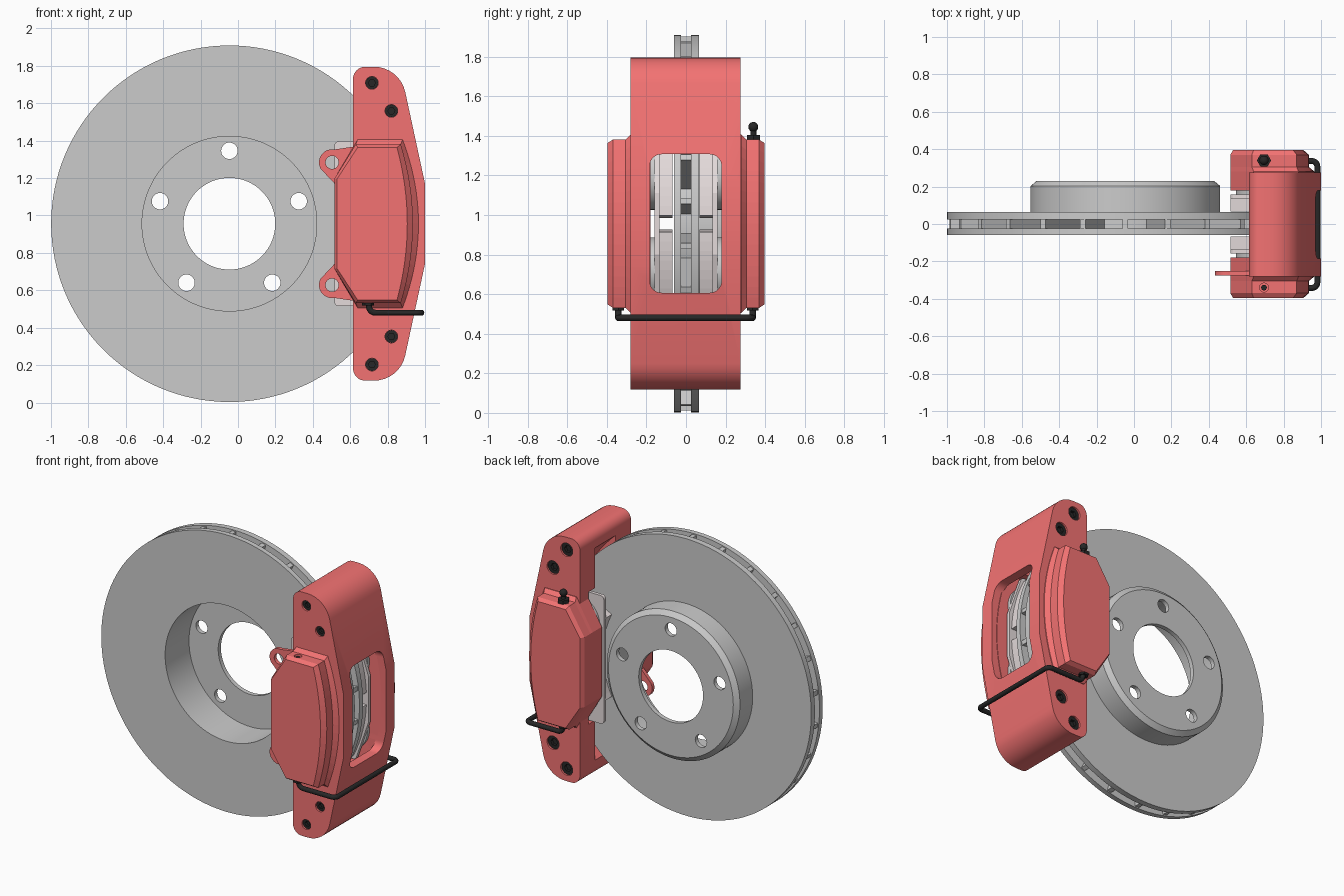
import bpy, bmesh
from math import pi, sin, cos, tan, radians
from mathutils import Vector, Matrix

if "Cube" in bpy.data.objects:
    bpy.data.objects.remove(bpy.data.objects["Cube"])

CX, CZ = -0.046, 0.956  # disc axis


def material(name, rgb):
    m = bpy.data.materials.new(name)
    m.diffuse_color = (*rgb, 1)
    m.use_nodes = True
    m.node_tree.nodes["Principled BSDF"].inputs["Base Color"].default_value = m.diffuse_color
    return m


RED = material("red_paint", (0.9, 0.17, 0.17))
BLACK = material("black_metal", (0.02, 0.02, 0.02))
PAD = material("pad_material", (0.78, 0.71, 0.71))


def finish(name, bm, mat=None):
    bmesh.ops.recalc_face_normals(bm, faces=bm.faces)
    me = bpy.data.meshes.new(name)
    bm.to_mesh(me)
    bm.free()
    ob = bpy.data.objects.new(name, me)
    bpy.context.collection.objects.link(ob)
    if mat:
        me.materials.append(mat)
    return ob


def activate(ob):
    bpy.ops.object.select_all(action='DESELECT')
    ob.select_set(True)
    bpy.context.view_layer.objects.active = ob


def smooth(ob):
    activate(ob)
    bpy.ops.object.shade_smooth_by_angle(angle=radians(28))


def loft(name, rings, mat=None):
    """Capped skin through rings of equal point count."""
    bm = bmesh.new()
    vs = [[bm.verts.new(p) for p in r] for r in rings]
    n = len(vs[0])
    for a, b in zip(vs, vs[1:]):
        for i in range(n):
            j = (i + 1) % n
            bm.faces.new((a[i], a[j], b[j], b[i]))
    bm.faces.new(vs[0])
    bm.faces.new(vs[-1])
    return finish(name, bm, mat)


def plate(name, outline, y0, y1, mat=None):
    return loft(name, [[(p[0], y, p[1]) for p in outline] for y in (y0, y1)], mat)


def cyl(name, p0, p1, r, mat=None, n=32):
    p0, p1 = Vector(p0), Vector(p1)
    q = Vector((0, 0, 1)).rotation_difference(p1 - p0)
    ring = [q @ Vector((r * cos(2 * pi * i / n), r * sin(2 * pi * i / n), 0)) for i in range(n)]
    return loft(name, [[v + p for v in ring] for p in (p0, p1)], mat)


def fillet(pts, closed=True, steps=8):
    """Round corners; each entry is (point, radius)."""
    out, n = [], len(pts)
    for i, (p, r) in enumerate(pts):
        p = Vector(p).to_3d()
        if r == 0 or (not closed and i in (0, n - 1)):
            out.append(p)
            continue
        a = (Vector(pts[i - 1][0]).to_3d() - p).normalized()
        b = (Vector(pts[(i + 1) % n][0]).to_3d() - p).normalized()
        half = a.angle(b) / 2
        c = p + (a + b).normalized() * r / sin(half)
        s, e = p + a * r / tan(half) - c, p + b * r / tan(half) - c
        for k in range(steps + 1):
            out.append(c + Vector(s.normalized().slerp(e.normalized(), k / steps)) * r)
    return out


def cut(ob, *cutters):
    for c in cutters:
        m = ob.modifiers.new("cut", 'BOOLEAN')
        m.operation, m.solver, m.object = 'DIFFERENCE', 'EXACT', c
        activate(ob)
        bpy.ops.object.modifier_apply(modifier=m.name)
        bpy.data.objects.remove(c)


def mirror_z(half):
    return half + [((x, 2 * CZ - z), r) for (x, z), r in reversed(half)]


# Brake disc with hat, turned around the y axis
prof = [(.467, -.06), (.953, -.06), (.953, -.025), (.53, -.025), (.53, .025), (.953, .025), (.953, .065),
        (.507, .065), (.507, .203), (.475, .23), (.245, .23), (.245, .2), (.467, .2)]
bm = bmesh.new()
N = 128
grid = [[bm.verts.new((CX + r * cos(2 * pi * i / N), y, CZ + r * sin(2 * pi * i / N))) for r, y in prof]
        for i in range(N)]
for i in range(N):
    a, b = grid[i], grid[(i + 1) % N]
    for j in range(len(prof)):
        k = (j + 1) % len(prof)
        bm.faces.new((a[j], a[k], b[k], b[j]))
disc = finish("brake_disc", bm)
for k in range(5):
    t = pi / 2 + k * 2 * pi / 5
    x, z = CX + .39 * cos(t), CZ + .39 * sin(t)
    cut(disc, cyl("stud_cutter", (x, .1, z), (x, .3, z), .044))
smooth(disc)

# Cooling vanes between the two disc faces
bm = bmesh.new()
for k in range(26):
    m = (Matrix.Translation((CX, 0, CZ)) @ Matrix.Rotation(k * 2 * pi / 26 + .12, 4, 'Y')
         @ Matrix.Translation((.735, 0, 0)) @ Matrix.Diagonal((.42, .056, .03, 1)))
    bmesh.ops.create_cube(bm, size=1, matrix=m)
finish("cooling_vanes", bm)

# Caliper bridge: rounded profile, disc slot, pad cavity and window
bridge = plate("caliper_bridge", fillet(mirror_z([((.615, 1.795), .065), ((.865, 1.795), .17), ((1.0, 1.17), 0)])),
               -.28, .275, RED)
slot = cyl("slot_cutter", (CX, -.11, CZ), (CX, .11, CZ), .985, n=128)
cavity = plate("cavity_cutter", [(.5, .5), (.88, .5), (.93, .7), (.93, 1.21), (.88, 1.41), (.5, 1.41)], -.18, .18)
win = fillet([((y, z), .06) for y, z in ((-.184, .607), (.18, .607), (.18, 1.307), (-.184, 1.307))])
window = loft("window_cutter", [[(x, p[0], p[1]) for p in win] for x in (.6, 1.1)])
cut(bridge, slot, cavity, window)

# Bridge bolts, recessed, wider heads at the back
for x, dz in ((.716, .753), (.82, .603)):
    for z in (CZ + dz, CZ - dz):
        for y, s, r in ((-.28, -1, .034), (.275, 1, .046)):
            cut(bridge, cyl("bolt_cutter", (x, y - s * .04, z), (x, y + s * .05, z), r))
            head = cyl("bridge_bolt", (x, y - s * .045, z), (x, y - s * .012, z), r * .99, BLACK)
            cut(head, cyl("socket_cutter", (x, y - s * .032, z), (x, y + s * .02, z), r * .55, n=6))
smooth(bridge)


# Caliper halves: stepped and chamfered housings with a bowed outer edge
def housing(xl, xt, hz, xr, xm):
    right = [(xr + (xm - xr) * (1 - (k / 8) ** 2), CZ - hz * k / 8) for k in range(-8, 9)]
    return [(xl, CZ + .24), (xt, CZ + hz)] + right + [(xt, CZ - hz), (xl, CZ - .24)]


steps = [(.18, (.515, .64, .45, .88, .965)), (.28, (.515, .64, .45, .88, .965)),
         (.305, (.515, .63, .425, .87, .935)), (.37, (.515, .63, .425, .87, .935)),
         (.396, (.53, .64, .408, .85, .905))]
for side, s in (("front", -1), ("back", 1)):
    body = loft("caliper_half_" + side, [[(x, s * y, z) for x, z in housing(*a)] for y, a in steps], RED)
    if s < 0:
        cut(body, cyl("port_cutter", (.695, -.34, 1.34), (.695, -.34, 1.5), .024))
        cyl("port_plug", (.695, -.34, 1.33), (.695, -.34, 1.372), .015, BLACK)
    # Pad backing, split friction blocks and pistons
    back = fillet([((.515, .515), .025), ((.8, .515), .025), ((.9, .8), 0), ((.9, 1.11), 0),
                   ((.8, 1.397), .025), ((.515, 1.397), .025)])
    plate("pad_backing_" + side, back, s * .135, s * .158, PAD)
    for d in (-1, 1):
        arc = [(CX + r * cos(t), CZ + d * r * sin(t)) for r, ts in ((.93, range(9)), (.63, range(8, -1, -1)))
               for t in [.045 + .42 * k / 8 for k in ts]]
        plate("friction_block_" + side, arc, s * .068, s * .136, PAD)
        z = CZ + d * .235
        smooth(cyl("piston_" + side, (.71, s * .157, z), (.71, s * .2, z), .165, n=48))

# Mounting ears on the front half
for name, d in (("upper", 1), ("lower", -1)):
    c = (.503, .328)
    pts = [(c[0] + .07 * cos(t), c[1] + .07 * sin(t)) for t in [radians(80 + 10 * k) for k in range(14)]]
    pts += [(.53, .2), (.66, .2), (.66, .418)]
    ear = plate("mounting_ear_" + name, [(x, CZ + d * z) for x, z in pts], -.275, -.25, RED)
    z = CZ + d * c[1]
    cut(ear, cyl("ear_cutter", (c[0], -.4, z), (c[0], -.1, z), .035))
    smooth(ear)

# Crossover pipe with end fittings
path = fillet([((.695, -.342, .545), 0), ((.705, -.342, .48), .035), ((.98, -.342, .48), .03),
               ((.98, .337, .48), .03), ((.705, .337, .48), .035), ((.695, .337, .545), 0)], closed=False)
cu = bpy.data.curves.new("crossover_pipe", 'CURVE')
cu.dimensions, cu.bevel_depth, cu.bevel_resolution, cu.use_fill_caps = '3D', .016, 4, True
sp = cu.splines.new('POLY')
sp.points.add(len(path) - 1)
for q, p in zip(sp.points, path):
    q.co = (*p, 1)
pipe = bpy.data.objects.new("crossover_pipe", cu)
bpy.context.collection.objects.link(pipe)
cu.materials.append(BLACK)
activate(pipe)
bpy.ops.object.convert(target='MESH')
smooth(bpy.context.object)
for y in (-.342, .337):
    cyl("pipe_fitting", (.695, y, .518), (.695, y, .54), .033, BLACK, 6)

# Bleed valve on the back half
cyl("bleed_hex", (.695, .34, 1.375), (.695, .34, 1.405), .038, BLACK, 6)
smooth(cyl("bleed_stem", (.695, .34, 1.38), (.695, .34, 1.45), .015, BLACK))
bm = bmesh.new()
bmesh.ops.create_uvsphere(bm, u_segments=20, v_segments=12, radius=.025,
                          matrix=Matrix.Translation((.695, .34, 1.445)))
smooth(finish("bleed_cap", bm, BLACK))
